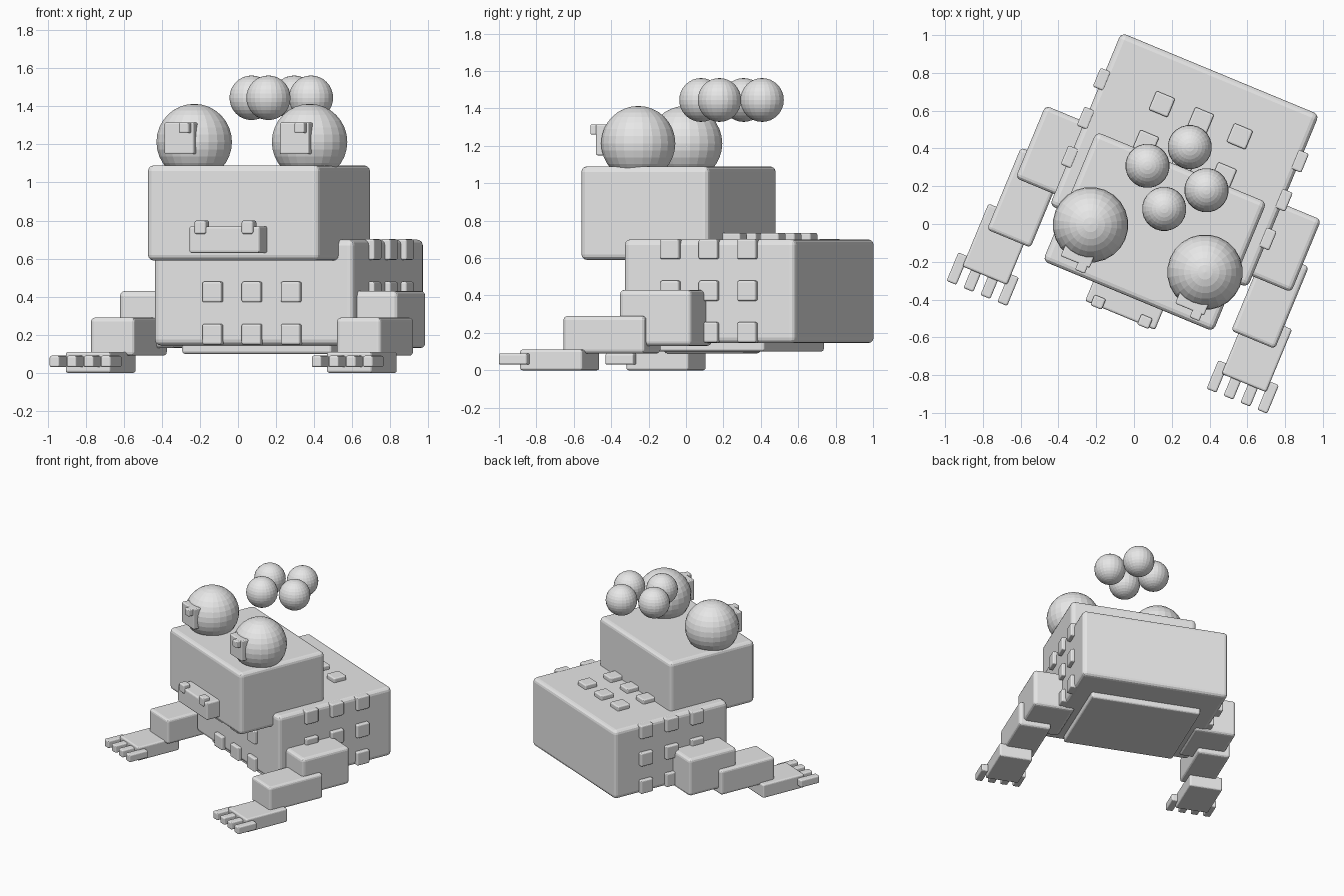
import bpy
import bmesh
from math import radians
from mathutils import Matrix, Vector

cube = bpy.data.objects.get("Cube")
if cube:
    bpy.data.objects.remove(cube, do_unlink=True)

# One plain grey for everything
grey = bpy.data.materials.new("plain grey")
grey.use_nodes = True
grey.diffuse_color = (0.8, 0.8, 0.8, 1)
grey.node_tree.nodes["Principled BSDF"].inputs["Base Color"].default_value = (0.8, 0.8, 0.8, 1)

# The figure is symmetric about MID in its own frame, then turned about z
MID = 0.117
TURN = Matrix.Rotation(radians(-22.5), 4, 'Z') @ Matrix.Translation((MID, 0, 0))


def finish(bm, name):
    mesh = bpy.data.meshes.new(name)
    bm.to_mesh(mesh)
    bm.free()
    mesh.materials.append(grey)
    ob = bpy.data.objects.new(name, mesh)
    ob.matrix_world = TURN
    bpy.context.collection.objects.link(ob)
    return ob


def box(name, x, y, z, bevel):
    """Rounded box from (min, max) pairs."""
    lo, hi = zip(sorted(x), y, z)
    lo, hi = Vector(lo), Vector(hi)
    bm = bmesh.new()
    bmesh.ops.create_cube(bm, size=1)
    bmesh.ops.scale(bm, vec=hi - lo, verts=bm.verts)
    bmesh.ops.translate(bm, vec=(lo + hi) / 2, verts=bm.verts)
    bmesh.ops.bevel(bm, geom=bm.edges[:], offset=bevel, segments=3,
                    profile=0.5, affect='EDGES')
    return finish(bm, name)


def ball(name, centre, radius):
    bm = bmesh.new()
    bmesh.ops.create_uvsphere(bm, u_segments=24, v_segments=16, radius=radius)
    bmesh.ops.translate(bm, vec=centre, verts=bm.verts)
    return finish(bm, name)


def around(centre, size):
    return (centre - size / 2, centre + size / 2)


# Body, belly plate and head
BODY_HALF, BODY_FRONT, BODY_TOP = 0.567, -0.08, 0.70
box("body", (-BODY_HALF, BODY_HALF), (BODY_FRONT, 0.91), (0.145, BODY_TOP), 0.03)
box("belly_plate", (-0.425, 0.425), (-0.035, 0.675), (0.10, 0.20), 0.015)
box("head", (-0.488, 0.488), (-0.365, 0.375), (0.59, 1.09), 0.03)

# Mouth with two nostril bumps
box("mouth", (-0.2, 0.2), (-0.475, -0.34), (0.63, 0.77), 0.012)

# Paired parts
for side, s in (("left", 1), ("right", -1)):
    def pair(a, b):
        return (s * a, s * b)

    box(side + "_nostril", around(s * 0.134, 0.065), (-0.485, -0.425), (0.73, 0.80), 0.01)

    # Eyes
    eye = s * 0.328
    ball(side + "_eye", (eye, -0.092, 1.213), 0.2)
    box(side + "_pupil", around(eye, 0.165), (-0.305, -0.24), around(1.232, 0.165), 0.008)
    box(side + "_eye_glint", around(eye + 0.043, 0.055), (-0.343, -0.29),
        around(1.287, 0.055), 0.008)

    # Legs and feet
    box(side + "_upper_leg", pair(0.47, 0.79), (-0.015, 0.40), (0.13, 0.43), 0.025)
    box(side + "_lower_leg", pair(0.575, 0.825), (-0.325, 0.145), (0.09, 0.29), 0.02)
    box(side + "_foot", pair(0.615, 0.87), (-0.555, -0.195), (0.0, 0.11), 0.012)
    for i in range(4):
        box(f"{side}_toe_{i + 1}", around(s * (0.745 + (i - 1.5) * 0.097), 0.056),
            (-0.658, -0.495), (0.03, 0.09), 0.01)

# Wart grids on the front, top and both flanks
WART, PROUD, SINK = 0.108, 0.03, 0.03
ACROSS = (-0.223, 0, 0.223)
ALONG = (0.198, 0.42, 0.643)
UP = (0.203, 0.425, 0.648)
for i in range(3):
    for j in range(3):
        tag = f"{i + 1}_{j + 1}"
        box("front_wart_" + tag, around(ACROSS[i], WART),
            (BODY_FRONT - PROUD, BODY_FRONT + SINK), around(UP[j], WART), 0.01)
        box("top_wart_" + tag, around(ACROSS[i], WART), around(ALONG[j], WART),
            (BODY_TOP - SINK, BODY_TOP + PROUD + 0.005), 0.01)
        for side, s in (("left", 1), ("right", -1)):
            box(f"{side}_flank_wart_{tag}",
                (s * (BODY_HALF - SINK), s * (BODY_HALF + PROUD)),
                around(ALONG[i], WART), around(UP[j], WART), 0.01)

# Ring of four balls floating above the head
for i, (dx, dy) in enumerate(((1, 0), (0, 1), (-1, 0), (0, -1))):
    ball(f"floating_ball_{i + 1}", (dx * 0.169, 0.312 + dy * 0.177, 1.445), 0.117)
